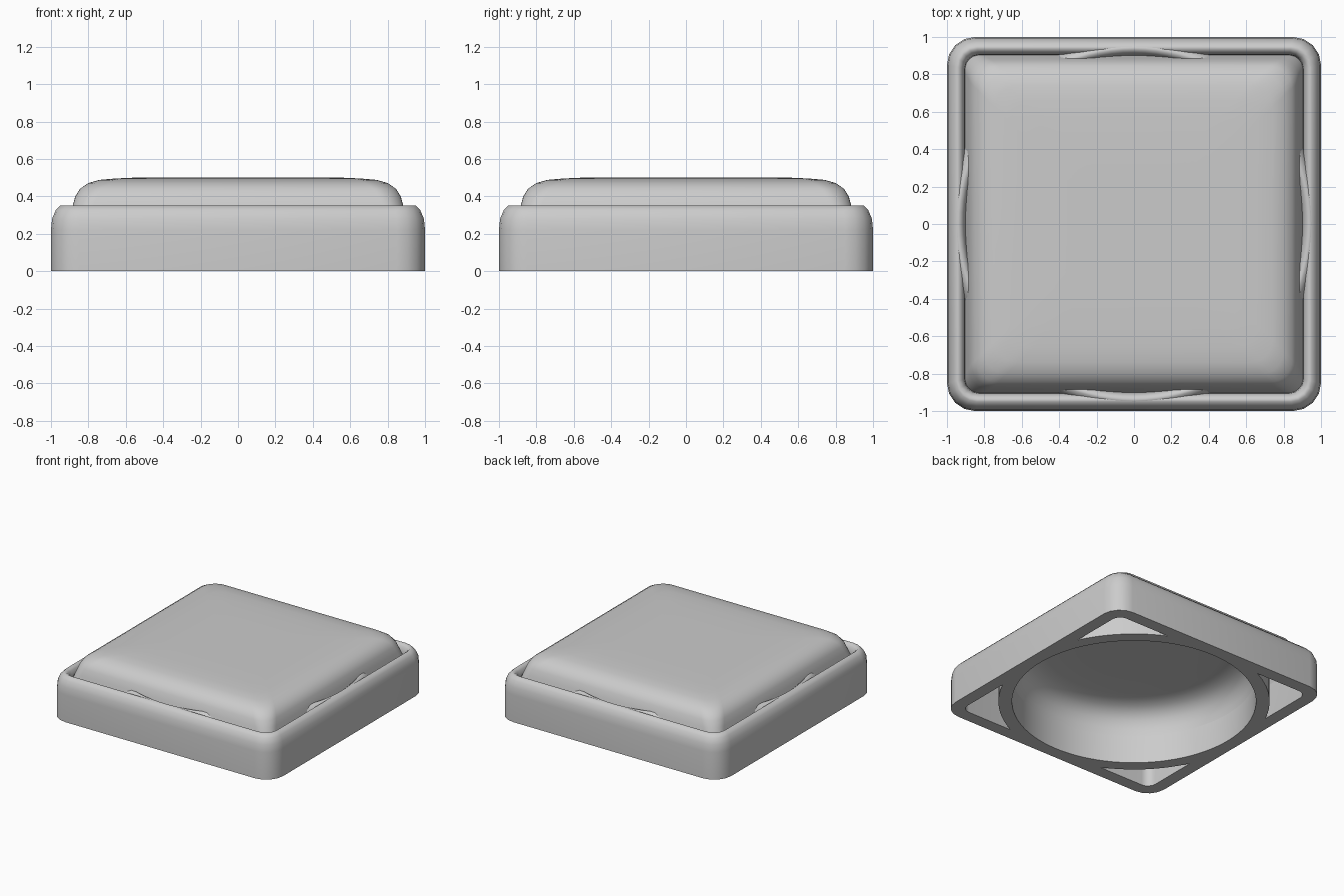
import bpy, bmesh, math

if "Cube" in bpy.data.objects:
    bpy.data.objects.remove(bpy.data.objects["Cube"])


def outline(half, radius, z, seg):
    """Rounded square loop; radius == half gives a circle."""
    pts = []
    c = half - radius
    for q in range(4):
        sx, sy = ((1, 1), (-1, 1), (-1, -1), (1, -1))[q]
        for i in range(seg + 1):
            a = math.pi / 2 * (q + i / seg)
            pts.append((sx * c + radius * math.cos(a),
                        sy * c + radius * math.sin(a), z))
    return pts


def loft(name, loops, closed=False, cap=False, angle=50):
    """Skin a stack of loops into one smooth-shaded object."""
    bm = bmesh.new()
    rows = [[bm.verts.new(p) for p in loop] for loop in loops]
    n = len(rows[0])
    pairs = list(zip(rows, rows[1:]))
    if closed:
        pairs.append((rows[-1], rows[0]))
    for a, b in pairs:
        for i in range(n):
            j = (i + 1) % n
            bm.faces.new((a[i], a[j], b[j], b[i]))
    if cap:
        bm.faces.new(rows[-1])
    bmesh.ops.remove_doubles(bm, verts=bm.verts, dist=1e-5)
    bmesh.ops.recalc_face_normals(bm, faces=bm.faces)
    me = bpy.data.meshes.new(name)
    bm.to_mesh(me)
    bm.free()
    ob = bpy.data.objects.new(name, me)
    bpy.context.collection.objects.link(ob)
    bpy.ops.object.select_all(action='DESELECT')
    ob.select_set(True)
    bpy.context.view_layer.objects.active = ob
    bpy.ops.object.shade_smooth_by_angle(angle=math.radians(angle))
    return ob


# Rim section shared by the square frame and the round ring: (half width, z)
rim = [(1, 0), (1, .22), (.994, .28), (.975, .325), (.95, .35), (.935, .35),
       (.917, .335), (.906, .30), (.9, .22), (.9, 0)]

# Square outer frame
loft("square_frame",
     [outline(h, max(.07, .15 - (1 - h) * .8), z, 4) for h, z in rim],
     closed=True)

# Round ring inside the frame, touching it at the middle of each side
loft("round_ring",
     [outline(h - .003, h - .003, z + (.001 if z else 0), 24) for h, z in rim],
     closed=True)

# Padded square top, tucked down into the frame
top = [(.908, .25), (.898, .30), (.884, .35), (.87, .40), (.845, .44),
       (.80, .471), (.74, .488), (.66, .495), (.55, .5), (.3, .5)]
loft("cushion_top",
     [outline(h, .09 + .03 * min(1, (z - .25) / .15), z, 8) for h, z in top],
     cap=True)

# Domed underside of the cushion seen through the ring
hollow = [(.9, .2), (.893, .28), (.87, .345), (.835, .39), (.79, .42),
          (.73, .44), (.66, .448), (.4, .45)]
under = loft("cushion_underside",
             [outline(h, h, z, 24) for h, z in hollow], cap=True)
under.data.flip_normals()
